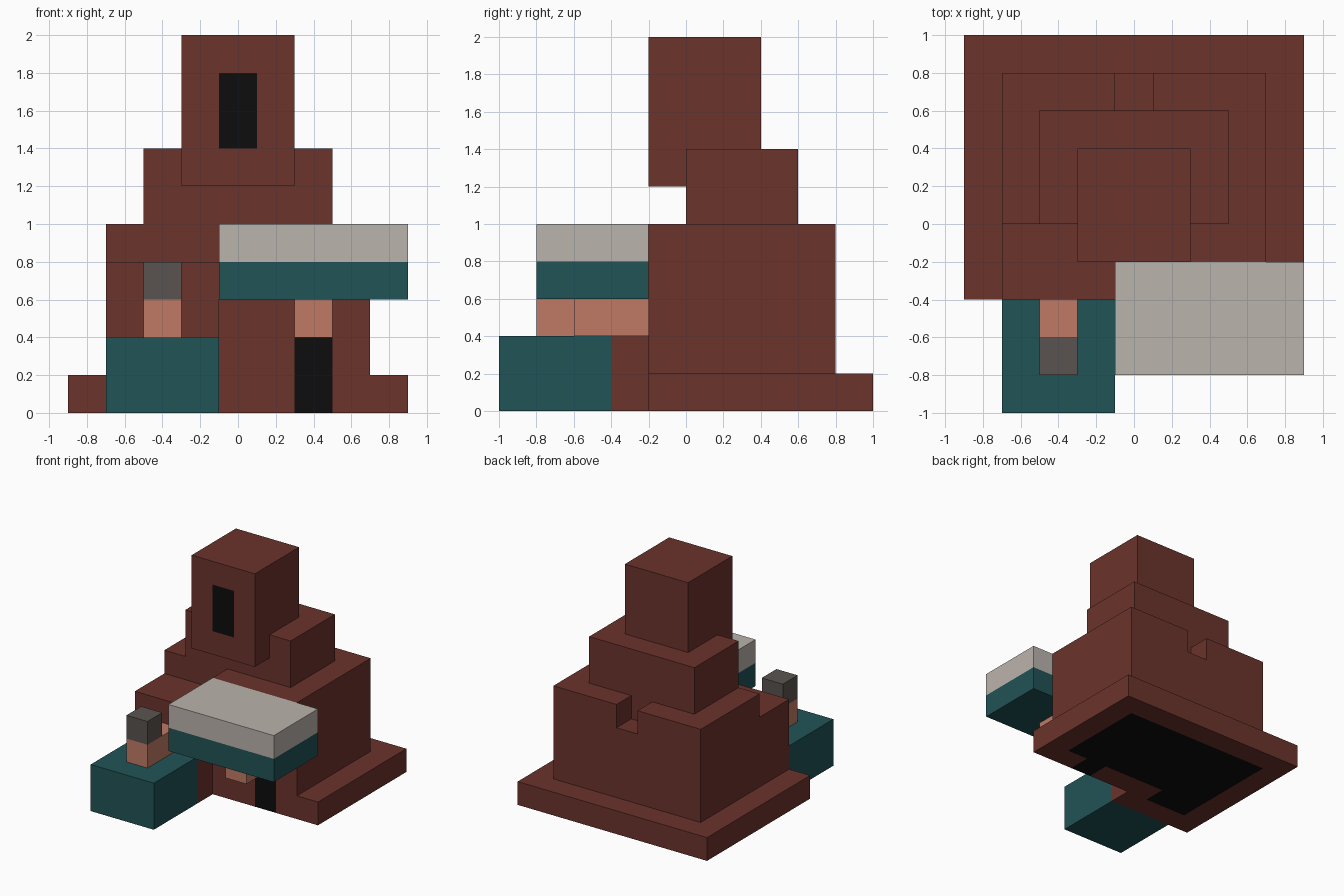
import bpy, bmesh
from mathutils import Vector

cube = bpy.data.objects.get("Cube")
if cube:
    bpy.data.objects.remove(cube, do_unlink=True)


def material(name, rgb):
    m = bpy.data.materials.new(name)
    m.use_nodes = True
    m.diffuse_color = (*rgb, 1)
    bsdf = next(n for n in m.node_tree.nodes if n.type == 'BSDF_PRINCIPLED')
    bsdf.inputs["Base Color"].default_value = (*rgb, 1)
    bsdf.inputs["Roughness"].default_value = 0.9
    return m


BROWN = material("red brown", (0.147, 0.033, 0.025))
BLACK = material("black", (0.004, 0.004, 0.004))
TEAL = material("dark teal", (0.0152, 0.0865, 0.0931))
PALE = material("pale grey", (0.497, 0.451, 0.418))
SALMON = material("salmon", (0.527, 0.195, 0.133))
GREY = material("warm grey", (0.102, 0.0887, 0.0802))


def prism(name, plan, z0, z1, mat, cuts=(), black_rule=None):
    """Extrude a plan outline; cut it along axis planes and paint faces black by a rule."""
    bm = bmesh.new()
    face = bm.faces.new([bm.verts.new((x, y, z0)) for x, y in plan])
    top = bmesh.ops.extrude_face_region(bm, geom=[face])["geom"]
    bmesh.ops.translate(bm, vec=(0, 0, z1 - z0),
                        verts=[g for g in top if isinstance(g, bmesh.types.BMVert)])
    bmesh.ops.recalc_face_normals(bm, faces=bm.faces[:])
    for axis, value in cuts:
        normal = Vector((0, 0, 0))
        normal[axis] = 1
        bmesh.ops.bisect_plane(bm, geom=bm.verts[:] + bm.edges[:] + bm.faces[:],
                               dist=1e-5, plane_co=normal * value, plane_no=normal)
    bm.normal_update()
    if black_rule:
        for f in bm.faces:
            f.material_index = int(black_rule(f.calc_center_median(), f.normal))
    mesh = bpy.data.meshes.new(name)
    bm.to_mesh(mesh)
    bm.free()
    mesh.materials.append(mat)
    if black_rule:
        mesh.materials.append(BLACK)
    obj = bpy.data.objects.new(name, mesh)
    bpy.context.collection.objects.link(obj)
    return obj


def box(name, x, y, z, mat, **kw):
    plan = [(x[0], y[0]), (x[1], y[0]), (x[1], y[1]), (x[0], y[1])]
    return prism(name, plan, z[0], z[1], mat, **kw)


X, Y, Z = 0, 1, 2


# Doorway on the front, and the dark floor underneath
def doorway(c, n):
    return n.y < -0.9 and 0.3 < c.x < 0.5 and c.z < 0.4


def floor_or_door(c, n):
    hall = abs(c.x) < 0.7 and 0 < c.y < 0.8
    alcove = (-0.7 < c.x < -0.3 or 0.3 < c.x < 0.5) and -0.2 < c.y < 0
    return doorway(c, n) or (n.z < -0.9 and (hall or alcove))


# Stepped body
prism("plinth", [(-.9, -.4), (-.1, -.4), (-.1, -.2), (.9, -.2), (.9, 1), (-.9, 1)],
      0, .2, BROWN,
      cuts=[(X, v) for v in (-.7, -.3, -.1, .3, .5, .7)] + [(Y, v) for v in (-.2, 0, .8)],
      black_rule=floor_or_door)
prism("lower_body", [(-.7, -.4), (-.1, -.4), (-.1, -.2), (.7, -.2), (.7, .8), (-.7, .8)],
      .2, .8, BROWN, cuts=[(X, .3), (X, .5), (Z, .4)], black_rule=doorway)
prism("upper_body", [(-.7, 0), (-.1, 0), (-.1, -.2), (.7, -.2), (.7, .8), (.1, .8),
                     (.1, .6), (-.1, .6), (-.1, .8), (-.7, .8)], .8, 1, BROWN)
box("chest", (-.5, .5), (0, .6), (1, 1.4), BROWN)

# Overhanging head with a dark window
box("head", (-.3, .3), (-.2, .4), (1.2, 2), BROWN,
    cuts=[(X, -.1), (X, .1), (Z, 1.4), (Z, 1.8)],
    black_rule=lambda c, n: n.y < -0.9 and abs(c.x) < .1 and 1.4 < c.z < 1.8)

# Right front block with its arm and grey tip
box("front_block", (-.7, -.1), (-1, -.4), (0, .4), TEAL)
box("right_arm", (-.5, -.3), (-.8, -.4), (.4, .6), SALMON)
box("right_tip", (-.5, -.3), (-.8, -.6), (.6, .8), GREY)

# Left canopy in two layers, with the arm beneath it
box("canopy_lower", (-.1, .9), (-.8, -.2), (.6, .8), TEAL)
box("canopy_upper", (-.1, .9), (-.8, -.2), (.8, 1), PALE)
box("left_arm", (.3, .5), (-.6, -.2), (.4, .6), SALMON)
